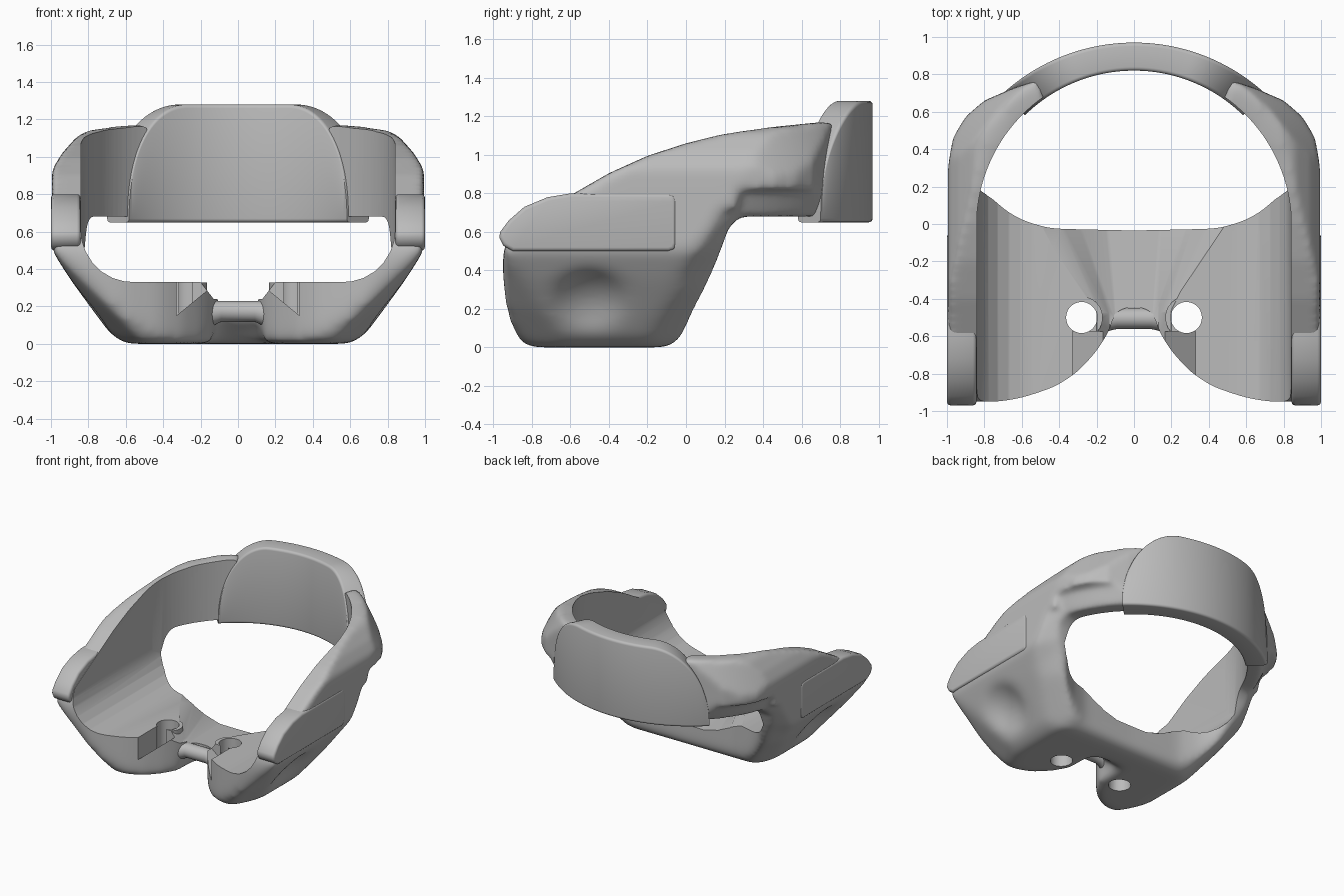
import bpy, bmesh
from math import sin, cos, radians, sqrt

cube = bpy.data.objects.get("Cube")
if cube:
    bpy.data.objects.remove(cube, do_unlink=True)

grey = bpy.data.materials.new("plain grey")
grey.use_nodes = True
GREY = (0.5, 0.5, 0.5, 1)
grey.diffuse_color = GREY
for node in grey.node_tree.nodes:
    if node.type == 'BSDF_PRINCIPLED':
        node.inputs["Base Color"].default_value = GREY


# ---- helpers ----
def skin(name, loops):
    """Solid skinned over matching closed loops."""
    bm = bmesh.new()
    rows = [[bm.verts.new(p) for p in loop] for loop in loops]
    bm.faces.new(rows[0])
    bm.faces.new(rows[-1][::-1])
    n = len(rows[0])
    for a, b in zip(rows, rows[1:]):
        for i in range(n):
            j = (i + 1) % n
            bm.faces.new((a[j], a[i], b[i], b[j]))
    bmesh.ops.recalc_face_normals(bm, faces=bm.faces)
    me = bpy.data.meshes.new(name)
    bm.to_mesh(me)
    bm.free()
    ob = bpy.data.objects.new(name, me)
    bpy.context.scene.collection.objects.link(ob)
    return ob


def prism(name, pts, axis, lo, hi):
    put = {'X': lambda p, t: (t, p[0], p[1]),
           'Y': lambda p, t: (p[0], t, p[1]),
           'Z': lambda p, t: (p[0], p[1], t)}[axis]
    return skin(name, [[put(p, t) for p in pts] for t in (lo, hi)])


def mirror(half):
    return half + [(-x, v) for x, v in reversed(half) if x > 0]


def arc(r, cx, cy, start, end, n):
    out = []
    for i in range(n + 1):
        a = radians(start + (end - start) * i / n)
        out.append((cx + r * cos(a), cy + r * sin(a)))
    return out


def bake(ob):
    bpy.context.view_layer.update()
    dg = bpy.context.evaluated_depsgraph_get()
    me = bpy.data.meshes.new_from_object(ob.evaluated_get(dg))
    ob.modifiers.clear()
    ob.data = me


def combine(ob, other, operation):
    mod = ob.modifiers.new("combine", 'BOOLEAN')
    mod.operation = operation
    mod.solver = 'EXACT'
    mod.object = other
    bake(ob)
    bpy.data.objects.remove(other, do_unlink=True)


def smooth(ob, rounds, group=""):
    mod = ob.modifiers.new("smooth", 'SMOOTH')
    mod.factor = 0.5
    mod.iterations = rounds
    mod.vertex_group = group
    bake(ob)


def finish(ob):
    ob.data.materials.clear()
    ob.data.materials.append(grey)
    bpy.ops.object.select_all(action='DESELECT')
    ob.select_set(True)
    bpy.context.view_layer.objects.active = ob
    bpy.ops.object.shade_smooth_by_angle(angle=radians(38))


# ---- cradle and arms: side, front and plan outlines intersected ----
side = [(-.95, .5), (-.955, .3), (-.93, .13), (-.86, .02), (-.8, 0),
        (-.1, 0), (-.03, .04), (.02, .11), (.08, .23), (.135, .36), (.18, .5),
        (.22, .62), (.28, .68), (.9, .68), (.9, 1.18), (.7, 1.17), (.45, 1.145),
        (.2, 1.11), (0, 1.06), (-.2, .995), (-.4, .905), (-.6, .79), (-.9, .62)]
front = mirror([(0, 0), (.6, 0), (.68, .05), (.77, .17), (.9, .35), (.995, .5),
                (.995, .93), (.94, 1.02), (.86, 1.11), (.8, 1.14), (.5, 1.19), (0, 1.2)])
plan = mirror([(0, -.44), (.1, -.45), (.13, -.57), (.2, -.68), (.3, -.79), (.42, -.87),
               (.6, -.93), (.75, -.955), (.995, -.955), (.995, .3), (.97, .46),
               (.9, .575), (.8, .66), (.65, .725), (.51, .77)]
              + arc(.8, 0, 0, 54, 13, 10)
              + [(.7, .08), (.6, .02), (.45, -.025), (0, -.035)])
body = prism("cradle_and_arms", side, 'X', -1.1, 1.1)
combine(body, prism("front_limit", front, 'Y', -1.2, 1.2), 'INTERSECT')
combine(body, prism("plan_limit", plan, 'Z', -.1, 1.5), 'INTERSECT')

# Triangular cuts (x, y per corner, then height) that round the outer corners
back_corner = [((1.02, .14), (.93, .27), (1.2, .4), .72), ((1.02, .02), (.86, .2), (1.2, .35), .5),
               ((.9, -.1), (.76, .12), (1.1, .25), .3), ((.64, -.25), (.48, 0), (.9, .1), -.02)]
front_corner = [((1.02, -.86), (.94, -.98), (1.2, -1.1), .46),
                ((.82, -.68), (.68, -.97), (1.1, -1.1), .2),
                ((.6, -.62), (.45, -.92), (.9, -1), -.02)]
for s in (1, -1):
    for rows in (back_corner, front_corner):
        combine(body, skin("corner", [[(s * p[0], p[1], row[3]) for p in row[:3]]
                                      for row in rows]), 'DIFFERENCE')
    # Sloping recess under the rear of each arm and chamfer along its top
    for end, rows in ((61, ((.88, .55), (1.01, .82))), (52, ((1.07, .9), (.9, 1.24)))):
        loops = []
        for radius, z in rows:
            lip = arc(radius, 0, 0, 16, end, 10) + [(.5, 1.3), (1.3, 1.3), (1.3, .27)]
            loops.append([(s * x, y, z) for x, y in lip])
        combine(body, skin("arm_slope", loops), 'DIFFERENCE')
    # Shallow dent in the lower side wall
    bpy.ops.mesh.primitive_uv_sphere_add(radius=.35, location=(s * 1.055, -.5, .08))
    combine(body, bpy.context.object, 'DIFFERENCE')

# Underside rising between the lobes
wedge = [(-.7, .12), (-.42, .12), (-.28, 0), (-.28, -.1), (-.7, -.1)]
combine(body, prism("wedge", wedge, 'X', -.13, .13), 'DIFFERENCE')

# Soft edges, rounder towards the bottom of the cradle
mod = body.modifiers.new("remesh", 'REMESH')
mod.mode = 'VOXEL'
mod.voxel_size = .02
bake(body)
smooth(body, 12)
low = body.vertex_groups.new(name="low")
for v in body.data.vertices:
    low.add([v.index], max(0, min(1, (.6 - v.co.z) / .25)), 'REPLACE')
smooth(body, 45, "low")

# Open interior with a rounded floor
floor = mirror([(0, .23), (.13, .24), (.2, .33), (.55, .33), (.61, .335), (.67, .352),
                (.73, .387), (.78, .437), (.815, .495), (.835, .555), (.84, .62),
                (.84, 1.5)])
cavity = prism("cavity", floor, 'Y', -1.3, 1.1)
round_back = [(1.2, -1.4), (1.2, -.01)] + arc(.842, 0, -.01, 0, 180, 72) \
    + [(-1.2, -.01), (-1.2, -1.4)]
combine(cavity, prism("round_back", round_back, 'Z', .1, 1.6), 'INTERSECT')
combine(body, cavity, 'DIFFERENCE')

# Central valley widening to the back
near = mirror([(.1, .225), (.13, .25), (.165, .3), (.19, .345)])
far = mirror([(.15, .19), (.3, .23), (.42, .285), (.56, .345)])
combine(body, skin("valley", [[(x, -.5, z) for x, z in near],
                              [(x, .05, z) for x, z in far]]), 'DIFFERENCE')

# Collars, through holes and front notches
for s in (1, -1):
    ring = arc(.113, s * .28, -.5, 0, 345, 23)
    combine(body, prism("collar", ring, 'Z', .15, .328), 'UNION')
    notch = [(s * x, z) for x, z in ((.33, .45), (.33, .15), (.16, .29), (.1, .3), (.1, .45))]
    combine(body, prism("notch", notch, 'Y', -1, -.575), 'DIFFERENCE')
    hole = arc(.083, s * .28, -.5, 0, 350, 35)
    combine(body, prism("hole", hole, 'Z', -.2, .6), 'DIFFERENCE')
finish(body)

# ---- bridge bar flaring into the two lobes ----
finish(skin("bridge_bar", [[(x, y, z) for y, z in arc(r, -.505, .23 - r, 0, 345, 23)]
                           for x, r in ((-.2, .085), (-.14, .068), (-.09, .056),
                                        (.09, .056), (.14, .068), (.2, .085))]))

# ---- side plates ----
plate = [(-.97, .57), (-.95, .53), (-.9, .5), (-.09, .5), (-.06, .51), (-.05, .54),
         (-.05, .76), (-.06, .79), (-.09, .8), (-.6, .8), (-.72, .78), (-.84, .73),
         (-.92, .66), (-.965, .6)]
for s, label in ((1, "left"), (-1, "right")):
    ob = prism(label + "_side_plate", plate, 'X', s * .842, s)
    mod = ob.modifiers.new("bevel", 'BEVEL')
    mod.width = .02
    mod.segments = 3
    mod.angle_limit = radians(60)
    bake(ob)
    finish(ob)


# ---- curved rear pad: rounded section swept round, top falling off as an ellipse ----
def reach(radius, cy, a):
    return cy * cos(a) + sqrt(radius ** 2 - (cy * sin(a)) ** 2)


half = [(19 * i / 12, 1.28) for i in range(12)]
half += [(19 + 26 * sin(radians(p)), .7 + .58 * cos(radians(p))) for p in range(0, 91, 3)]
sections = []
for angle, top in [(-a, z) for a, z in reversed(half) if a > 0] + half:
    a = radians(angle)
    r0, r1 = reach(.832, -.012, a), reach(1.04, -.07, a)
    c, loop = .02, []
    for r, z, start in ((r1 - c, top - c, 0), (r0 + c, top - c, 90),
                        (r0 + c, .65 + c, 180), (r1 - c, .65 + c, 270)):
        loop += arc(c, r, z, start, start + 90, 4)
    sections.append([(r * sin(a), r * cos(a), z) for r, z in loop])
finish(skin("rear_pad", sections))
